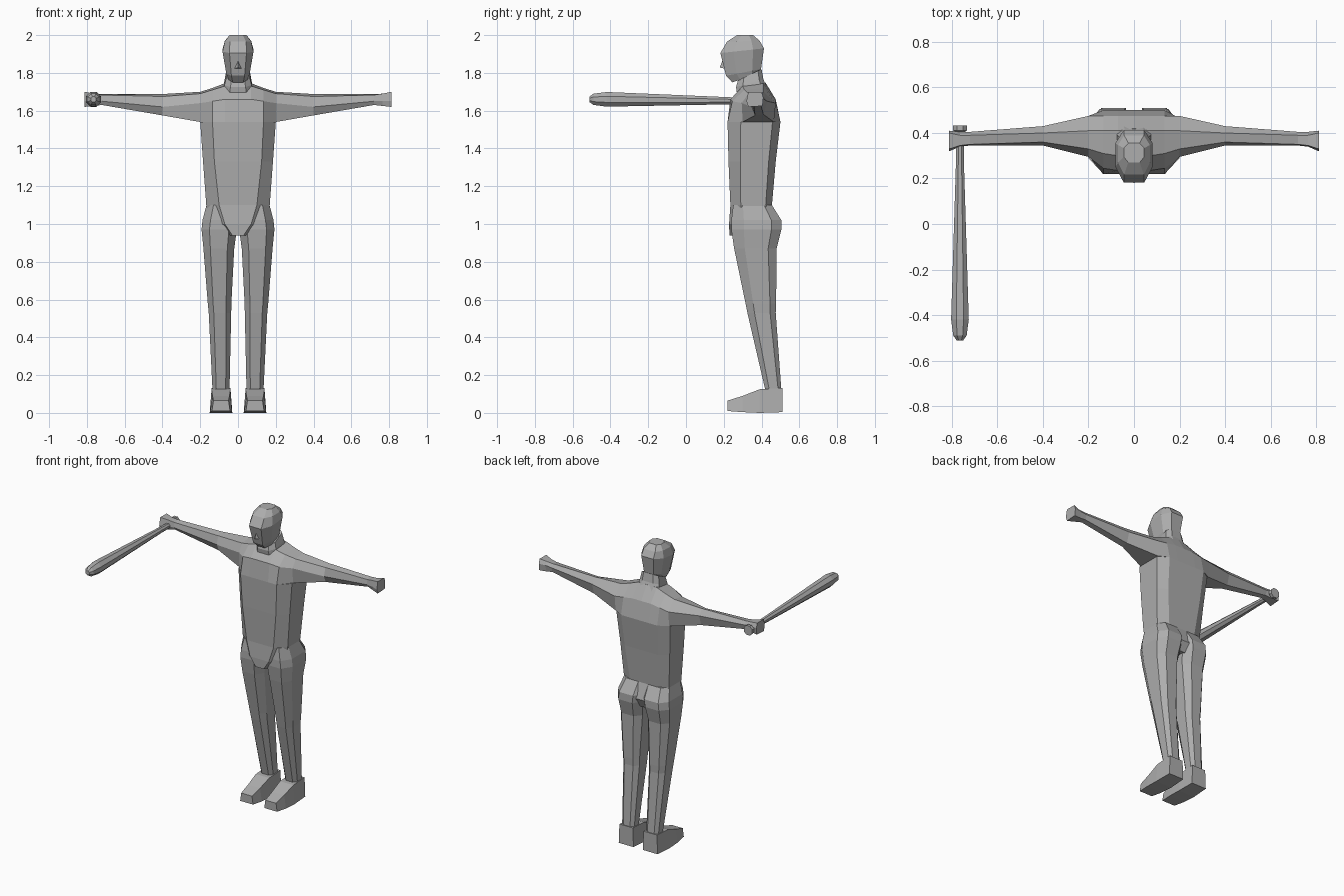
import bpy, bmesh, math

gray = bpy.data.materials.new("clay_gray")
gray.diffuse_color = (0.42, 0.42, 0.42, 1)


def loft(name, rings):
    """Skin a list of equal-length point rings and cap both ends."""
    bm = bmesh.new()
    rows = [[bm.verts.new(p) for p in r] for r in rings]
    n = len(rows[0])
    for a, b in zip(rows, rows[1:]):
        for i in range(n):
            j = (i + 1) % n
            bm.faces.new((a[i], a[j], b[j], b[i]))
    bm.faces.new(rows[0])
    bm.faces.new(rows[-1])
    bmesh.ops.recalc_face_normals(bm, faces=bm.faces)
    me = bpy.data.meshes.new(name)
    bm.to_mesh(me)
    bm.free()
    me.materials.append(gray)
    ob = bpy.data.objects.new(name, me)
    bpy.context.collection.objects.link(ob)
    return ob


def ring(zf, zb, a, w, yf, yb, cx=0, cf=0.25, cb=0.15):
    """Eight-sided ring: flat panel half-width a, full half-width w, tilted from zf to zb."""
    d = yb - yf
    f, b = yf + d * cf, yb - d * cb
    pts = [(-a, yf), (a, yf), (w, f), (w, b), (a, yb), (-a, yb), (-w, b), (-w, f)]
    return [(cx + x, y, zf + (zb - zf) * (y - yf) / d) for x, y in pts]


# Torso, from the pointed shirt front up to the armpits
loft("torso", [ring(z, z, a, w, f, b) for z, a, w, f, b in [
    (0.94, 0.03, 0.06, 0.230, 0.46),
    (1.00, 0.07, 0.14, 0.228, 0.49),
    (1.10, 0.10, 0.168, 0.235, 0.455),
    (1.33, 0.125, 0.185, 0.225, 0.475),
    (1.54, 0.135, 0.20, 0.220, 0.50)]])

# Shoulder yoke, arm and hand: (y, z) sections along x
SECTIONS = [
    (0.00, [(.22, 1.54), (.235, 1.66), (.30, 1.73), (.42, 1.75), (.475, 1.66), (.50, 1.54)]),
    (0.07, [(.22, 1.54), (.235, 1.66), (.30, 1.73), (.41, 1.745), (.475, 1.66), (.50, 1.54)]),
    (0.135, [(.22, 1.54), (.245, 1.65), (.31, 1.71), (.41, 1.72), (.475, 1.65), (.50, 1.54)]),
    (0.20, [(.30, 1.54), (.295, 1.64), (.33, 1.69), (.41, 1.70), (.475, 1.64), (.465, 1.54)]),
    (0.40, [(.365, 1.575), (.345, 1.62), (.36, 1.675), (.40, 1.688), (.43, 1.65), (.41, 1.58)]),
    (0.72, [(.36, 1.63), (.345, 1.65), (.35, 1.683), (.39, 1.687), (.405, 1.665), (.395, 1.633)]),
    (0.765, [(.345, 1.625), (.34, 1.65), (.345, 1.69), (.39, 1.69), (.405, 1.67), (.40, 1.627)]),
    (0.812, [(.33, 1.62), (.32, 1.65), (.33, 1.70), (.40, 1.70), (.41, 1.67), (.405, 1.625)]),
]
arms = loft("shoulders_and_arms",
            [[(-x, y, z) for y, z in s] for x, s in reversed(SECTIONS[1:])] +
            [[(x, y, z) for y, z in s] for x, s in SECTIONS])

# Legs and shoes, one per side
for side, s in (("left", 1), ("right", -1)):
    rings = []
    for z, x0, x1, f, b in [
            (0.12, .045, .135, .42, .505),
            (0.53, .036, .155, .325, .475),
            (0.58, .035, .160, .315, .477),
            (0.87, .020, .183, .255, .480),
            (0.97, .006, .193, .240, .505),
            (1.02, .000, .188, .240, .505),
            (1.10, .000, .167, .250, .455)]:
        w = (x1 - x0) / 2
        rings.append(ring(z, z, w * 0.55, w, f, b, s * (x0 + x1) / 2, 0.25, 0.2))
    loft(side + "_leg", rings)
    # Shoe sections from toe to heel: y, bottom, top, half-widths
    loft(side + "_shoe", [
        [(s * .09 + x, y, z) for x, z in ((-wb, z0), (wb, z0), (wt, z1), (-wt, z1))]
        for y, z0, z1, wb, wt in [
            (.22, .010, .065, .048, .040),
            (.30, .004, .090, .058, .045),
            (.39, .000, .125, .060, .050),
            (.51, .004, .132, .055, .050)]])

# Neck with a slanted collar
loft("neck", [ring(1.69, 1.72, .045, .080, .27, .43),
              ring(1.725, 1.765, .04, .072, .265, .41),
              ring(1.76, 1.82, .035, .062, .275, .40)])
# Head
loft("head", [ring(zf, zb, a, w, f, b, 0, .3, .25) for zf, zb, a, w, f, b in [
    (1.75, 1.795, .028, .050, .245, .385),
    (1.785, 1.82, .035, .062, .212, .397),
    (1.905, 1.93, .045, .082, .182, .413),
    (1.965, 1.97, .043, .070, .217, .390),
    (2.00, 2.00, .025, .045, .270, .355)]])
# Nose
loft("nose", [[(-.022, .208, 1.822), (.022, .208, 1.822), (0, .178, 1.828)],
              [(-.004, .20, 1.864), (.004, .20, 1.864), (0, .192, 1.862)]])

# Bat held in the right hand: y, radius, height of centre
loft("bat", [[(-.765 + r * math.cos(i * math.pi / 4 + math.pi / 8), y,
               zc + r * math.sin(i * math.pi / 4 + math.pi / 8)) for i in range(8)]
             for y, r, zc in [
    (.432, .034, 1.65), (.412, .034, 1.65), (.400, .018, 1.65), (.27, .019, 1.652),
    (-.42, .042, 1.66), (-.49, .032, 1.66), (-.512, .015, 1.66)]])
